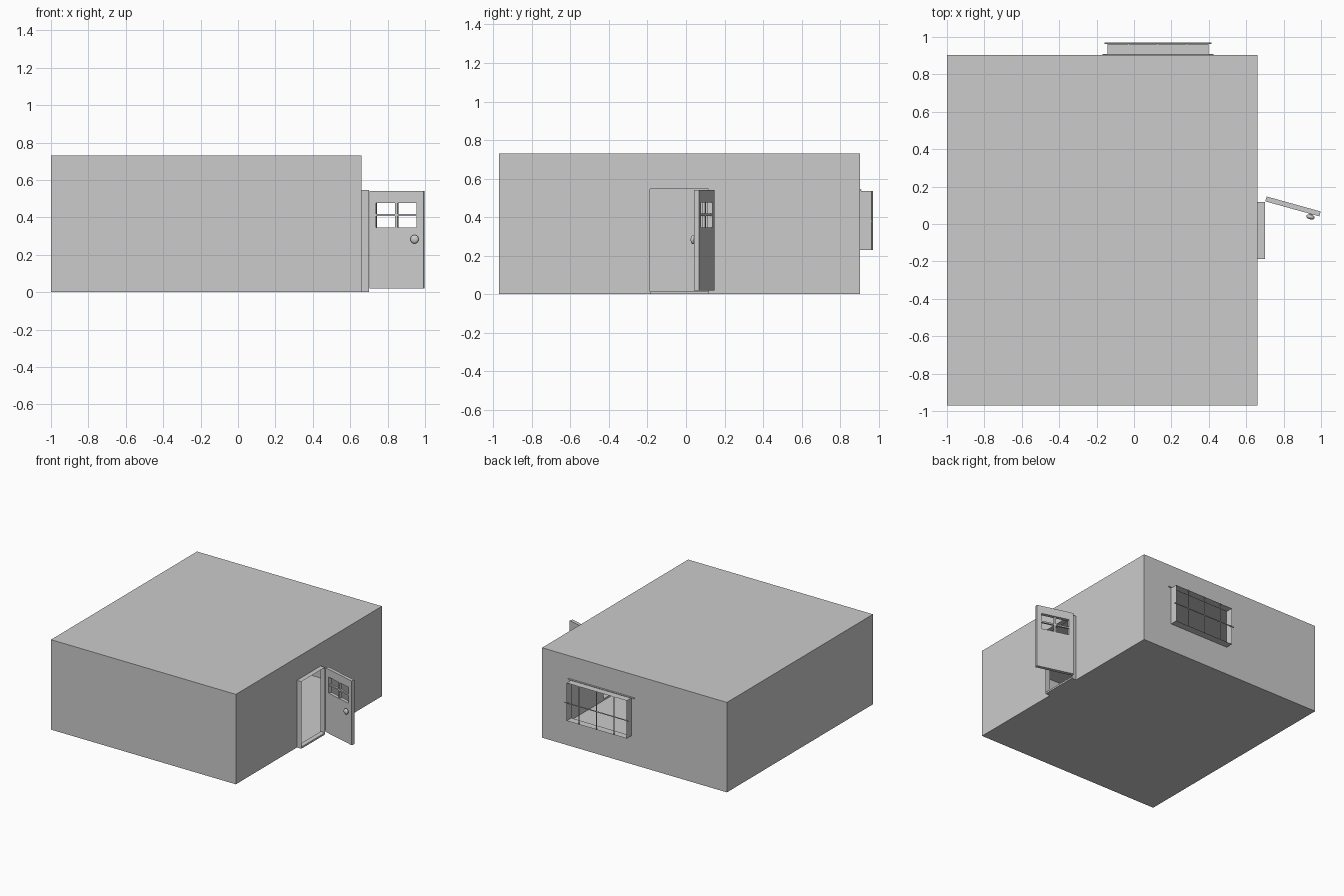
import bpy, bmesh, math
from mathutils import Matrix, Vector

if "Cube" in bpy.data.objects:
    bpy.data.objects.remove(bpy.data.objects["Cube"])

X0, X1, Y0, Y1, H = -1.0, 0.66, -0.97, 0.903, 0.73


def finish(bm, name):
    me = bpy.data.meshes.new(name)
    bm.to_mesh(me)
    bm.free()
    ob = bpy.data.objects.new(name, me)
    bpy.context.collection.objects.link(ob)
    return ob


def rect(bm, a0, a1, b0, b1, place):
    return [bm.verts.new(place(a, b)) for a, b in ((a0, b0), (a1, b0), (a1, b1), (a0, b1))]


def bridge(bm, p, q):
    for i in range(4):
        j = (i + 1) % 4
        bm.faces.new((p[i], p[j], q[j], q[i]))


def box(name, lo, hi, matrix=Matrix()):
    lo, hi = Vector(lo), Vector(hi)
    bm = bmesh.new()
    bmesh.ops.create_cube(bm, size=1, matrix=matrix @ Matrix.Translation((lo + hi) / 2)
                          @ Matrix.Diagonal((*(hi - lo), 1)))
    return finish(bm, name)


def rod(name, a, b, r):
    a, b = Vector(a), Vector(b)
    bm = bmesh.new()
    rot = (b - a).to_track_quat('Z', 'Y').to_matrix().to_4x4()
    bmesh.ops.create_cone(bm, cap_ends=True, segments=10, radius1=r, radius2=r,
                          depth=(b - a).length, matrix=Matrix.Translation((a + b) / 2) @ rot)
    return finish(bm, name)


# Room shell: thin walls, with door and window openings drawn outward into reveals
bm = bmesh.new()
door_hole = (-0.187, 0.118, 0.004, 0.545)
win_hole = (-0.142, 0.398, 0.23, 0.537)


def on_x(x):
    return lambda a, b: (x, a, b)


def on_y(y):
    return lambda a, b: (a, y, b)


def on_z(z):
    return lambda a, b: (a, b, z)


bm.faces.new(rect(bm, X0, X1, Y0, Y1, on_z(0)))
bm.faces.new(rect(bm, X0, X1, Y0, Y1, on_z(H)))
bm.faces.new(rect(bm, X0, X1, 0, H, on_y(Y0)))
bm.faces.new(rect(bm, Y0, Y1, 0, H, on_x(X0)))
for span, hole, wall, outer in (((Y0, Y1), door_hole, on_x(X1), on_x(0.70)),
                                ((X0, X1), win_hole, on_y(Y1), on_y(0.963))):
    edge = rect(bm, *span, 0, H, wall)
    inner = rect(bm, *hole, wall)
    bridge(bm, edge, inner)
    bridge(bm, inner, rect(bm, *hole, outer))
bmesh.ops.remove_doubles(bm, verts=bm.verts, dist=1e-4)
bmesh.ops.recalc_face_normals(bm, faces=bm.faces)
finish(bm, "room_walls")

# Door threshold
box("threshold", (X1, -0.187, 0.0), (0.70, 0.118, 0.014))

# Window grille and rod along the top of the opening
for i, x in enumerate((-0.03, 0.126, 0.284)):
    rod(f"window_bar_{i + 1}", (x, 0.966, 0.23), (x, 0.966, 0.537), 0.004)
rod("window_crossbar", (-0.158, 0.966, 0.378), (0.414, 0.966, 0.378), 0.004)
rod("curtain_rod", (-0.168, 0.905, 0.541), (0.425, 0.905, 0.541), 0.005)

# Open door, built in its own hinge frame
hinge = Matrix.Translation((0.702, 0.121, 0)) @ Matrix.Rotation(math.radians(-15.5), 4, 'Z')
W, T = 0.30, 0.027
hole = (0.036, 0.262, 0.347, 0.477)
bm = bmesh.new()
loops = []
for y in (0, T):
    outer = rect(bm, 0, W, 0.02, 0.541, on_y(y))
    inner = rect(bm, *hole, on_y(y))
    bridge(bm, outer, inner)
    loops.append((outer, inner))
bridge(bm, loops[0][0], loops[1][0])
bridge(bm, loops[0][1], loops[1][1])
bmesh.ops.recalc_face_normals(bm, faces=bm.faces)
bm.transform(hinge)
finish(bm, "door_leaf")

# Door window muntins
uc, zc = (hole[0] + hole[1]) / 2, (hole[2] + hole[3]) / 2
box("door_muntin_vertical", (uc - 0.007, 0.006, hole[2]), (uc + 0.007, 0.021, hole[3]), hinge)
box("door_muntin_horizontal", (hole[0], 0.006, zc - 0.006), (hole[1], 0.021, zc + 0.006), hinge)

# Door knob on a short stem
rod("knob_stem", hinge @ Vector((0.255, 0.002, 0.283)), hinge @ Vector((0.255, -0.015, 0.283)), 0.009)
bm = bmesh.new()
bmesh.ops.create_uvsphere(bm, u_segments=20, v_segments=12, radius=0.023,
                          matrix=hinge @ Matrix.Translation((0.255, -0.016, 0.283))
                          @ Matrix.Diagonal((1, 0.55, 1, 1)))
knob = finish(bm, "door_knob")
for p in knob.data.polygons:
    p.use_smooth = True
